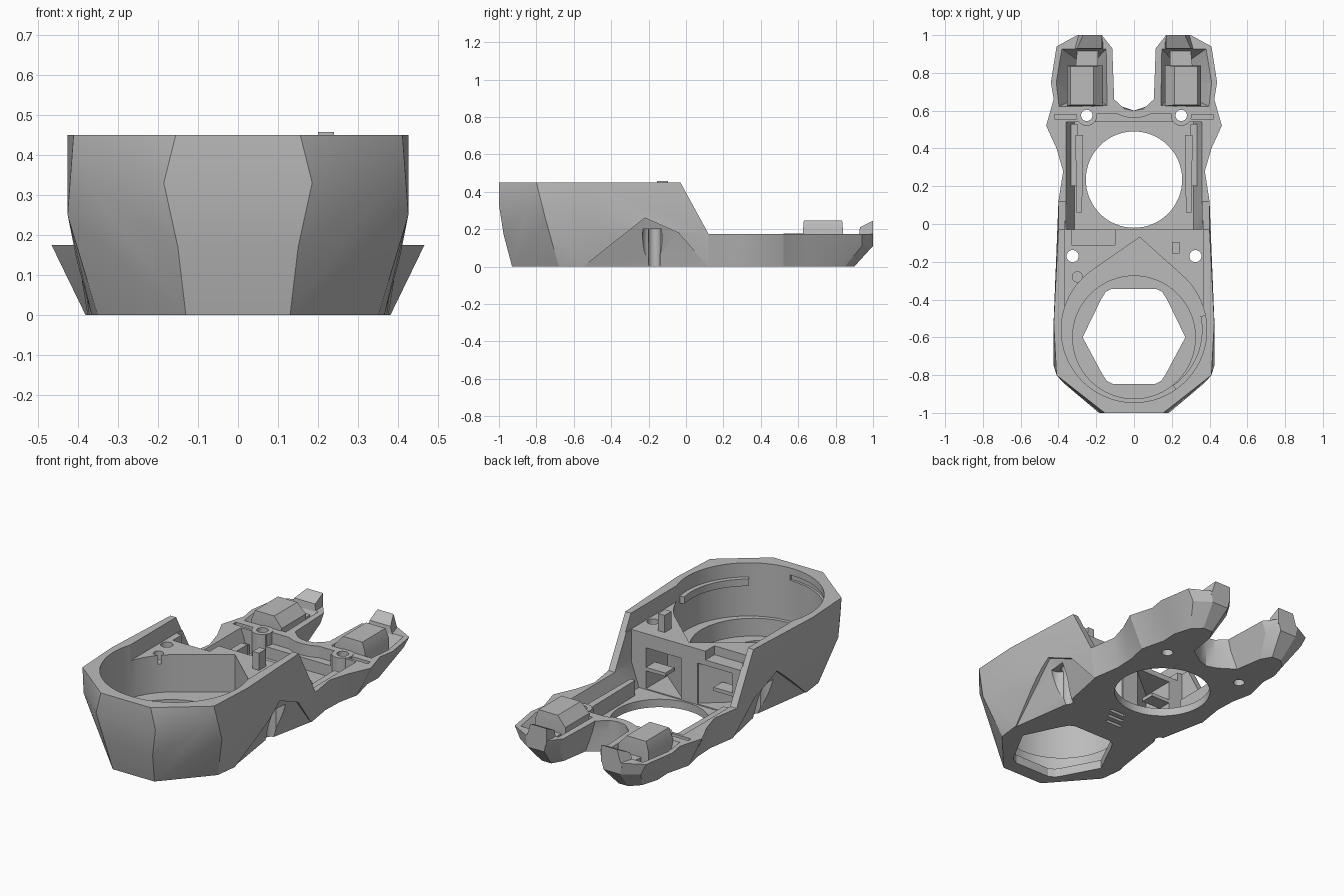
import bpy, bmesh, math

if bpy.data.objects.get("Cube"):
    bpy.data.objects.remove(bpy.data.objects["Cube"])

grey = bpy.data.materials.new("light grey")
grey.use_nodes = True
grey.diffuse_color = (0.5, 0.5, 0.5, 1)
grey.node_tree.nodes["Principled BSDF"].inputs["Base Color"].default_value = (0.5, 0.5, 0.5, 1)


def make(name, bm):
    bmesh.ops.recalc_face_normals(bm, faces=bm.faces)
    mesh = bpy.data.meshes.new(name)
    bm.to_mesh(mesh)
    bm.free()
    mesh.materials.append(grey)
    ob = bpy.data.objects.new(name, mesh)
    bpy.context.collection.objects.link(ob)
    return ob


def loft(name, rings):
    """Skin a stack of (outline, z) rings and cap both ends."""
    bm = bmesh.new()
    rows = [[bm.verts.new((x, y, z)) for x, y in pts] for pts, z in rings]
    n = len(rows[0])
    for a, b in zip(rows, rows[1:]):
        for i in range(n):
            j = (i + 1) % n
            bm.faces.new((a[i], a[j], b[j], b[i]))
    bm.faces.new(rows[0][::-1])
    bm.faces.new(rows[-1])
    return make(name, bm)


def prism(name, pts, z0, z1):
    return loft(name, [(pts, z0), (pts, z1)])


def rect(x0, x1, y0, y1):
    return [(x0, y0), (x1, y0), (x1, y1), (x0, y1)]


def box(name, x0, x1, y0, y1, z0, z1):
    return prism(name, rect(x0, x1, y0, y1), z0, z1)


def circle(cx, cy, r, n=64, a0=0, a1=360):
    angles = [math.radians(a0 + (a1 - a0) * i / n) for i in range(n)]
    return [(cx + r * math.cos(a), cy + r * math.sin(a)) for a in angles]


def band(r0, r1, a0, a1):
    """Curved strip concentric with the bowl."""
    return circle(0, -.56, r1, 20, a0, a1) + circle(0, -.56, r0, 20, a0, a1)[::-1]


def both(pts):
    """Close a half outline by mirroring it across x."""
    return pts + [(-x, y) for x, y in reversed(pts) if x > 0]


def hull(name, pts):
    bm = bmesh.new()
    for p in pts:
        bm.verts.new(p)
    bmesh.ops.convex_hull(bm, input=bm.verts)
    bmesh.ops.delete(bm, geom=[v for v in bm.verts if not v.link_faces], context="VERTS")
    return make(name, bm)


def cut(targets, cutter):
    """Subtract the cutter, skipping any cut that would leave nothing."""
    for ob in targets:
        bpy.context.view_layer.objects.active = ob
        mod = ob.modifiers.new("cut", "BOOLEAN")
        mod.operation, mod.solver, mod.object = "DIFFERENCE", "EXACT", cutter
        result = ob.evaluated_get(bpy.context.evaluated_depsgraph_get())
        if len(result.data.polygons) > 5:
            bpy.ops.object.modifier_apply(modifier=mod.name)
        else:
            ob.modifiers.remove(mod)
    bpy.data.objects.remove(cutter)


# Faceted head shell
half = [(.155, -1, .45), (.41, -.8, .45), (.425, -.52, .45), (.40, -.03, .45),
        (.185, -1, .33), (.375, -.84, .33), (.425, -.75, .25), (.425, -.5, .25),
        (.15, -.975, .17), (.13, -.93, 0), (.35, -.68, 0), (.365, -.56, 0),
        (.40, .12, .175), (.375, .12, 0)]
head = hull("head_shell", [(s * x, y, z) for x, y, z in half for s in (1, -1)])

# Low tail with two prongs
top = [(.40, .12), (.375, .28), (.41, .4), (.465, .52), (.425, .66), (.44, .75), (.41, .94),
       (.30, 1), (.17, 1), (.115, .93), (.105, .66), (.05, .61), (0, .60)]
low = [(.375, .12), (.35, .28), (.355, .4), (.38, .52), (.345, .66), (.35, .75), (.32, .85),
       (.27, .9), (.21, .9), (.175, .84), (.15, .68), (.06, .62), (0, .60)]
mid = [(b[0] + (a[0] - b[0]) * .63, a[1]) for a, b in zip(top, low)]
tail = loft("tail_tray", [(both(low), 0), (both(mid), .11), (both(top), .175)])
shell = [head, tail]

# Head cavity: teardrop bowl, stepped seat, rim slot and six-sided opening
bowl = circle(0, -.56, .385, 64, 126, 410) + [(.03, -.07)]
cut([head], prism("bowl_cut", bowl, .15, .6))
cut([head], prism("seat_cut", circle(0, -.6, .325), .05, .6))
cut([head], prism("slot_cut", band(.37, .398, 215, 275), .38, .41))
opening = both([(.11, -.848), (.145, -.83), (.165, -.8), (.272, -.6),
                (.175, -.4), (.15, -.36), (.12, -.345)])
cut([head], prism("opening_cut", opening, -.1, .1))

# Recessed deck and the tray behind it
cut([head], box("deck_cut", -.365, .365, -.45, .2, .36, .6))
tray = [(rect(-w, w, -.03, .54), z) for w, z in ((.315, .045), (.36, .176), (.36, .6))]
cut(shell, loft("tray_cut", tray))
cut(shell, prism("round_opening_cut", circle(0, .235, .255), -.1, .2))
cut([tail], box("cross_step_cut", -.2, .2, .5, .585, .11, .3))
cut([head], box("deck_step_cut", -.33, -.10, -.11, .05, .31, .6))

for s in (1, -1):
    def side(pts):
        return [(s * x, y) for x, y in pts]

    # Waist groove and screw scoop on the flank
    cut([head], hull("waist_cut", [(s * x, y, z) for x, y, z in (
        (.358, -.56, -.01), (.305, -.2, -.01), (.37, .125, -.01), (.402, -.22, .26),
        (.392, -.04, .18), (.6, -.56, -.01), (.6, .125, -.01), (.6, -.22, .26), (.6, -.04, .18))]))
    cut([head], prism("scoop_cut", circle(s * .37, -.18, .052, 32), -.1, .2))
    cut([head], prism("screw_cut", circle(s * .325, -.17, .032, 32), -.1, .6))
    # Tunnels beneath the deck, kept clear of the bowl wall
    tunnel = side([(.05, -.04), (.27, -.22), (.27, .02), (.05, .02)])
    cut([head], prism("tunnel_cut", tunnel, .05, .28))
    # Deck sockets
    cut([head], prism("deck_socket_cut", circle(s * .3, -.33 - .05 * s, .027, 24), .31, .4))
    # Hollow prongs
    floor = side([(.18, .66), (.32, .66), (.325, .75), (.30, .87), (.2, .87)])
    rim = side([(.14, .62), (.40, .62), (.415, .75), (.385, .93), (.145, .93)])
    cut([tail], loft("prong_cut", [(floor, .06), (rim, .18), (rim, .3)]))
    cut([tail], prism("tail_screw_cut", circle(s * .25, .575, .03, 32), -.1, .3))
    cut([tail], prism("side_notch_cut", side(rect(.3, .42, .555, .58)), .13, .3))

# Shallow vents under the waist
for i in range(3):
    y = -.2 + i * .05
    cut([head], box("vent_cut", -.07 + .03 * i, .03 + .03 * i, y, y + .02, -.1, .03))

# Fittings mirrored on both sides
parts = list(shell)
for s, tag in ((1, "left"), (-1, "right")):
    def pair(name, pts, z0, z1):
        ob = prism(tag + "_" + name, [(s * x, y) for x, y in pts], z0, z1)
        parts.append(ob)
        return ob

    pair("tray_rail", [(.275, .06), (.305, .06), (.31, .47), (.27, .47)], .04, .13)
    pair("rail_foot", rect(.30, .335, .2, .53), .04, .10)
    boss = pair("screw_boss", circle(.25, .575, .055, 32), .03, .178)
    cut([boss], prism("boss_cut", circle(s * .25, .575, .03, 32), -.1, .3))
    # Raised block with chamfered top
    lower = [(s * x, y) for x, y in rect(.165, .355, .625, .84)]
    upper = [(s * x, y) for x, y in rect(.215, .335, .63, .835)]
    parts.append(loft(tag + "_prong_block", [(lower, .07), (lower, .19), (upper, .245)]))
    # Hooked prong tip
    parts.append(hull(tag + "_prong_hook", [(s * x, y, z) for x, y, z in (
        (.17, 1, .15), (.30, 1, .15), (.16, .92, .13), (.33, .92, .13), (.17, 1, .245),
        (.27, 1, .245), (.17, .93, .21), (.30, .93, .21))]))
    pair("hook_web", [(.19, .83), (.31, .83), (.30, .925), (.19, .925)], .11, .15)
    # Shelf dividing the tunnel mouth
    pair("tunnel_shelf", rect(.15, .32, -.11, -.03), .15, .17)

# Curved cross rib between the bosses
rib = both([(.21, .635), (.12, .625), (.05, .597), (0, .59)])
parts.append(prism("cross_rib", rib + [(x, y - .03) for x, y in reversed(rib)], .04, .175))

# Guide rail inside the bowl and small tab on the deck
parts.append(prism("bowl_guide", band(.36, .386, -55, 15), .33, .37))
parts.append(box("deck_tab", .2, .24, -.155, -.095, .35, .457))

for ob in parts:
    bpy.ops.object.select_all(action="DESELECT")
    ob.select_set(True)
    bpy.context.view_layer.objects.active = ob
    bpy.ops.object.shade_smooth_by_angle(angle=math.radians(26))
